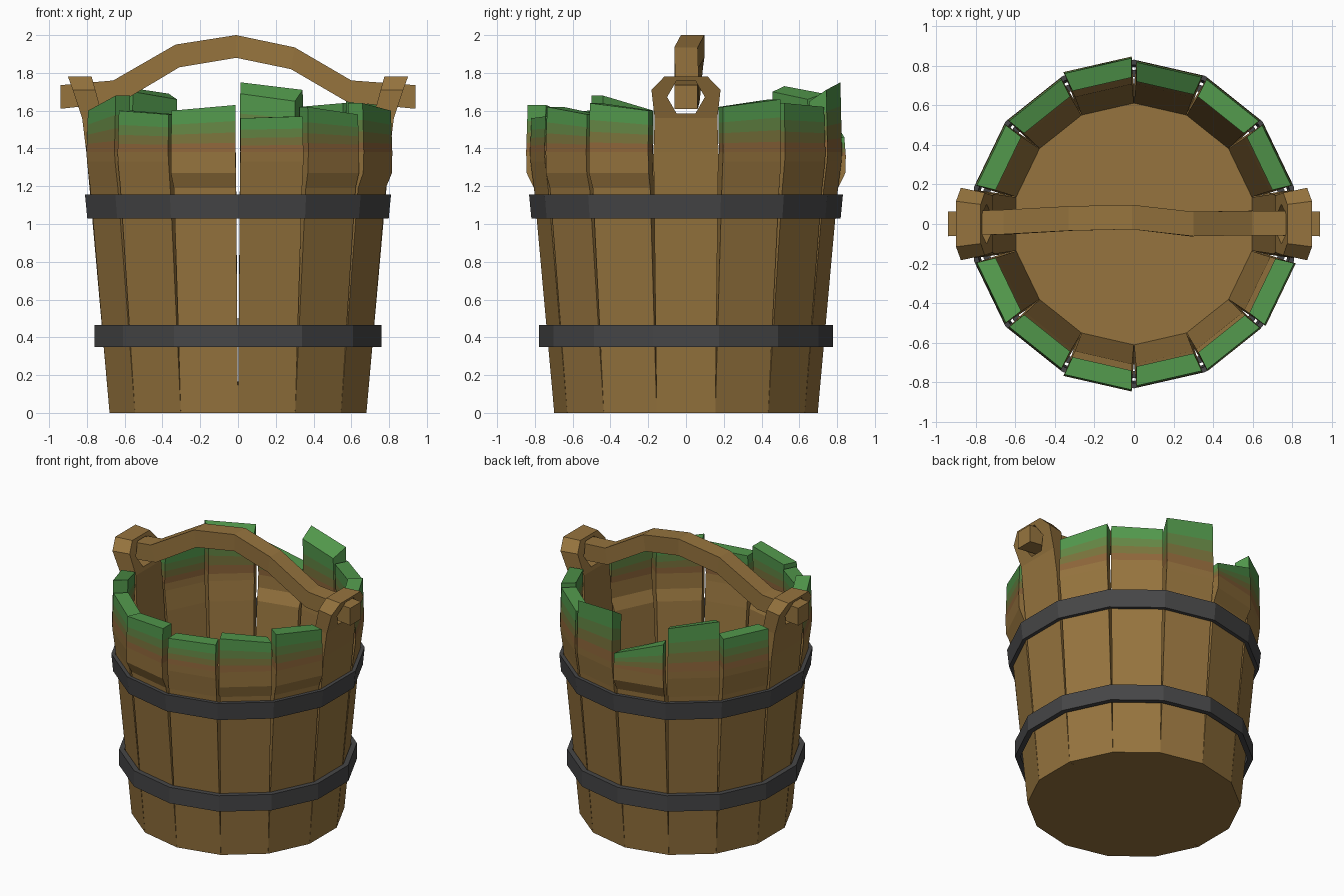
import bpy, bmesh, math
from mathutils import Matrix

if "Cube" in bpy.data.objects:
    bpy.data.objects.remove(bpy.data.objects["Cube"])

N = 14
STEP = 2 * math.pi / N
TAN = math.tan(STEP / 2)


def lin(c):
    return tuple(((v / 255 + 0.055) / 1.055) ** 2.4 for v in c) + (1,)


def material(name, rgb):
    m = bpy.data.materials.new(name)
    m.diffuse_color = lin(rgb)
    m.use_nodes = True
    m.node_tree.nodes["Principled BSDF"].inputs["Base Color"].default_value = m.diffuse_color
    return m


wood = material("wood", (150, 116, 62))
stain = material("reddish_wood", (142, 102, 58))
olive = material("olive", (122, 116, 60))
moss = material("moss", (100, 134, 68))
green = material("green", (82, 152, 76))
iron = material("iron", (70, 70, 71))
PAINT = [wood, stain, olive, moss, green]


def finish(name, bm, mats):
    bmesh.ops.recalc_face_normals(bm, faces=bm.faces)
    me = bpy.data.meshes.new(name)
    bm.to_mesh(me)
    bm.free()
    for m in mats:
        me.materials.append(m)
    ob = bpy.data.objects.new(name, me)
    bpy.context.collection.objects.link(ob)
    return ob


def loft(name, rings, mats, indices=None, angle=0, closed=False):
    """Skin a stack of rings, with end caps or closed into a loop."""
    bm = bmesh.new()
    rows = [[bm.verts.new(p) for p in r] for r in rings]
    n = len(rows[0])
    pairs = list(zip(rows, rows[1:]))
    if closed:
        pairs.append((rows[-1], rows[0]))
    for k, (a, b) in enumerate(pairs):
        for i in range(n):
            j = (i + 1) % n
            f = bm.faces.new((a[i], a[j], b[j], b[i]))
            f.material_index = indices[k] if indices else 0
    if not closed:
        bm.faces.new(rows[0][::-1])
        top = bm.faces.new(rows[-1])
        top.material_index = indices[-1] if indices else 0
    bmesh.ops.transform(bm, matrix=Matrix.Rotation(angle, 4, 'Z'), verts=bm.verts)
    return finish(name, bm, mats)


def section(outer, inner, half, z_cw, z_ccw, drop=0):
    """Cross-section of a stave: outer and inner distance, half width."""
    h = half * inner / outer
    return [(outer, -half, z_cw), (outer, half, z_ccw),
            (inner, h, z_ccw - drop), (inner, -h, z_cw - drop)]


def half_width(outer, z):
    # gap between staves widens with height
    return outer * TAN - 0.012 * z / 1.3


# Painted staves: slot -> (clockwise top, counter-clockwise top, flare, inner drop)
STAVES = {1: (1.62, 1.66, 0, 0), 2: (1.64, 1.62, 0, 0), 3: (1.71, 1.75, 0, .06),
          4: (1.46, 1.58, .02, .01), 5: (1.69, 1.73, 0, .03), 6: (1.60, 1.60, 0, 0),
          8: (1.60, 1.68, 0, 0), 9: (1.60, 1.58, 0, 0), 10: (1.60, 1.63, .02, 0),
          11: (1.56, 1.57, 0, 0), 12: (1.62, 1.58, .005, 0), 13: (1.64, 1.60, .015, 0)}
for k, (cw, ccw, flare, drop) in STAVES.items():
    rings, idx = [], []
    bend = 1.27 if flare else 1.33
    for z, r in ((0, .68), (1.19, .787), (bend, .805 + flare)):
        rings.append(section(r, r - .095, half_width(r, z), z, z))
    idx = [0, 0, 0]
    low = min(1.38, min(cw, ccw) - .1)
    for i, f in enumerate((0, .2, .42, .66, 1)):
        r = .808 + flare - .008 * f
        rings.append(section(r, r - .095, half_width(r, 1.5),
                             low + (cw - low) * f, low + (ccw - low) * f, drop * f))
        if i:
            idx.append(i)
    idx.append(4)
    loft(f"stave_{k}", rings, PAINT, idx, k * STEP)

# Cutter for the handle holes
bm = bmesh.new()
bmesh.ops.create_cone(bm, cap_ends=True, segments=6, radius1=.1, radius2=.1, depth=2.4,
                      matrix=Matrix.Translation((0, 0, 1.672)) @ Matrix.Rotation(math.pi / 2, 4, 'Y'))
cutter = finish("hole_cutter", bm, [wood])
cutter.hide_render = True
cutter.hide_viewport = True

# Tall side staves that carry the handle
LUG = ((0, .68, .585, .155), (1.38, .803, .705, .172), (1.56, .825, .715, .166),
       (1.71, .875, .755, .183), (1.78, .90, .775, .115))
for name, ang in (("right_lug_stave", 0), ("left_lug_stave", math.pi)):
    ob = loft(name, [section(o, i, w, z, z) for z, o, i, w in LUG], [wood], None, ang)
    mod = ob.modifiers.new("handle_hole", 'BOOLEAN')
    mod.operation = 'DIFFERENCE'
    mod.solver = 'EXACT'
    mod.object = cutter


def polygon(r, z):
    """14-sided ring, r measured to the flat sides."""
    v = r / math.cos(STEP / 2)
    return [(v * math.cos((i + .5) * STEP), v * math.sin((i + .5) * STEP), z) for i in range(N)]


# Bucket floor
loft("floor", [polygon(.62, 0), polygon(.62, .12)], [wood])

# Iron hoops
for name, z0, z1, r0, r1, t in (("lower_hoop", .35, .465, .76, .76, .035),
                                ("upper_hoop", 1.03, 1.155, .798, .81, .025)):
    loft(name, [polygon(r0, z0), polygon(r1, z1), polygon(r1 - t, z1), polygon(r0 - t, z0)],
         [iron], closed=True)

# Carved handle: x at top, x at bottom, top z, bottom z, y centre
HANDLE = ((-.94, -.94, 1.735, 1.61, 0), (-.66, -.62, 1.76, 1.645, .01),
          (-.33, -.31, 1.95, 1.83, .028), (-.01, -.01, 2.0, 1.88, .035),
          (.30, .28, 1.935, 1.82, 0), (.60, .58, 1.76, 1.645, .005),
          (.94, .94, 1.735, 1.61, 0))
loft("handle", [[(xt, y - .062, zt), (xt, y + .062, zt), (xb, y + .062, zb), (xb, y - .062, zb)]
                for xt, xb, zt, zb, y in HANDLE], [wood])
